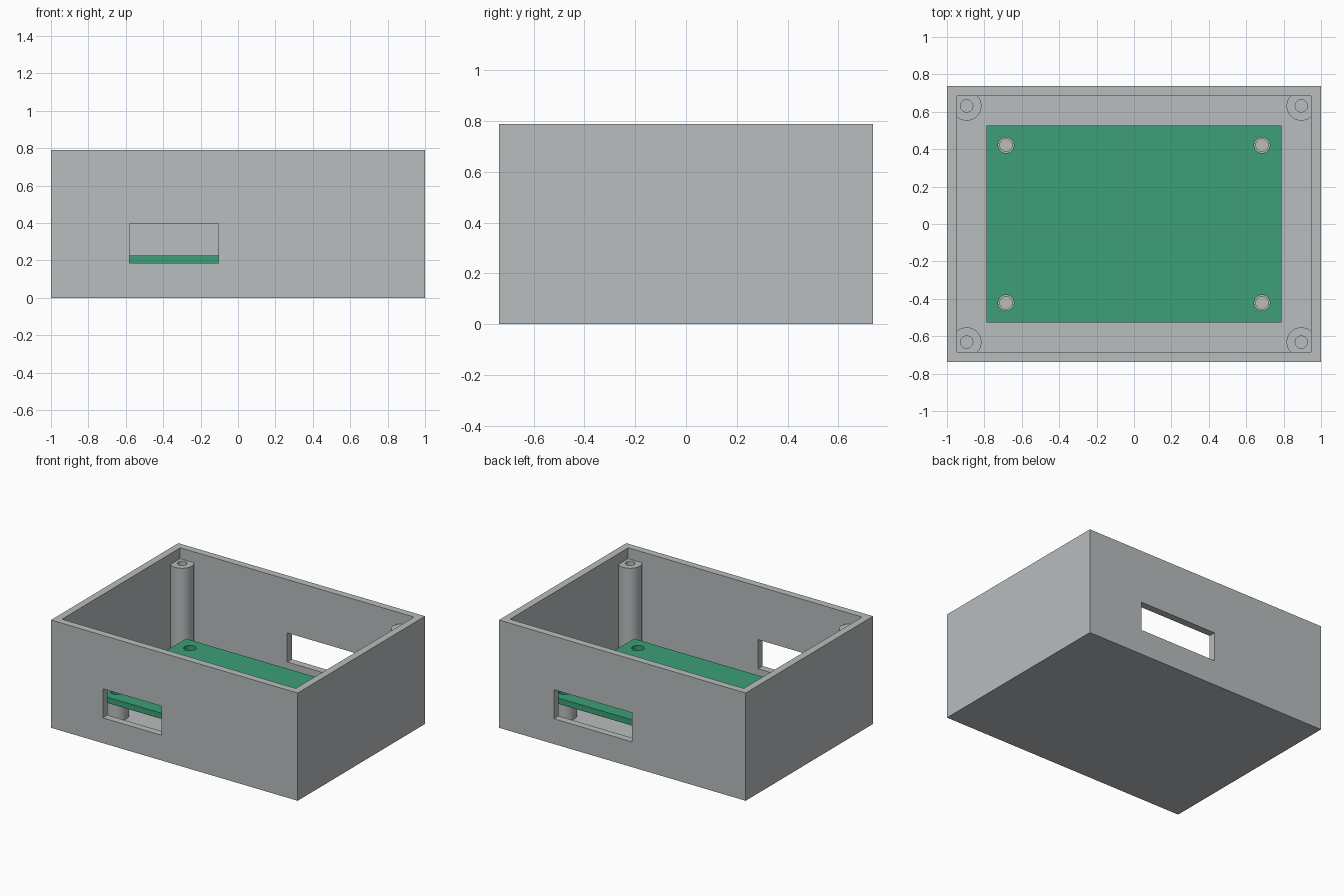
import bpy

if "Cube" in bpy.data.objects:
    bpy.data.objects.remove(bpy.data.objects["Cube"])

MM = 2 / 76                      # the enclosure is 76 x 56 x 30 mm
W, D, H = 76 * MM, 56 * MM, 30 * MM
WALL = 2 * MM


def material(name, rgb):
    m = bpy.data.materials.new(name)
    m.diffuse_color = (*rgb, 1)
    m.use_nodes = True
    m.node_tree.nodes["Principled BSDF"].inputs["Base Color"].default_value = m.diffuse_color
    return m


grey = material("light grey plastic", (0.485, 0.51, 0.522))
green = material("board green", (0.045, 0.342, 0.188))


def box(name, x, y, z):
    """Box from (min, max) pairs."""
    bpy.ops.mesh.primitive_cube_add(
        size=1, location=[sum(p) / 2 for p in (x, y, z)])
    ob = bpy.context.object
    ob.name = name
    ob.scale = [p[1] - p[0] for p in (x, y, z)]
    bpy.ops.object.transform_apply(location=True, rotation=False, scale=True)
    return ob


def rod(name, x, y, r, z0, z1):
    bpy.ops.mesh.primitive_cylinder_add(
        vertices=48, radius=r, depth=z1 - z0, location=(x, y, (z0 + z1) / 2))
    ob = bpy.context.object
    ob.name = name
    return ob


def combine(target, tool, operation):
    """Apply a boolean and discard the tool object."""
    mod = target.modifiers.new("bool", 'BOOLEAN')
    mod.operation = operation
    mod.solver = 'EXACT'
    mod.object = tool
    tool.hide_render = True
    bpy.context.view_layer.objects.active = target
    bpy.ops.object.modifier_apply(modifier=mod.name)
    bpy.data.objects.remove(tool, do_unlink=True)


def corners(x, y):
    return [(sx * x, sy * y) for sx in (-1, 1) for sy in (-1, 1)]


def finish(ob, mat):
    ob.data.materials.clear()
    ob.data.materials.append(mat)
    bpy.ops.object.select_all(action='DESELECT')
    ob.select_set(True)
    bpy.context.view_layer.objects.active = ob
    bpy.ops.object.shade_smooth_by_angle()


# open tray
case = box("enclosure", (-W / 2, W / 2), (-D / 2, D / 2), (0, H))
combine(case, box("cavity", (-W / 2 + WALL, W / 2 - WALL),
                  (-D / 2 + WALL, D / 2 - WALL), (WALL, H + 0.2)), 'DIFFERENCE')

# connector windows in the front and back walls
sill, head = 0.185, 0.398
combine(case, box("front_window", (-0.58, -0.105), (-0.9, -0.6), (sill, head)), 'DIFFERENCE')
combine(case, box("back_window", (-0.08, 0.555), (0.6, 0.9), (sill, head)), 'DIFFERENCE')

# corner screw posts and board standoffs, each with a pilot hole
board_z = 7 * MM
for spots, top in ((corners(34 * MM, 24 * MM), 27 * MM),
                   (corners(26 * MM, 16 * MM), board_z)):
    for x, y in spots:
        combine(case, rod("post", x, y, 3 * MM, WALL / 2, top), 'UNION')
        combine(case, rod("pilot", x, y, 1.25 * MM, WALL + 0.001, top + 0.02), 'DIFFERENCE')
finish(case, grey)

# circuit board with mounting holes
board = box("circuit_board", (-30 * MM, 30 * MM), (-20 * MM, 20 * MM),
            (board_z, board_z + 1.6 * MM))
for x, y in corners(26 * MM, 16 * MM):
    combine(board, rod("hole", x, y, 1.6 * MM, 0.1, 0.4), 'DIFFERENCE')
finish(board, green)
